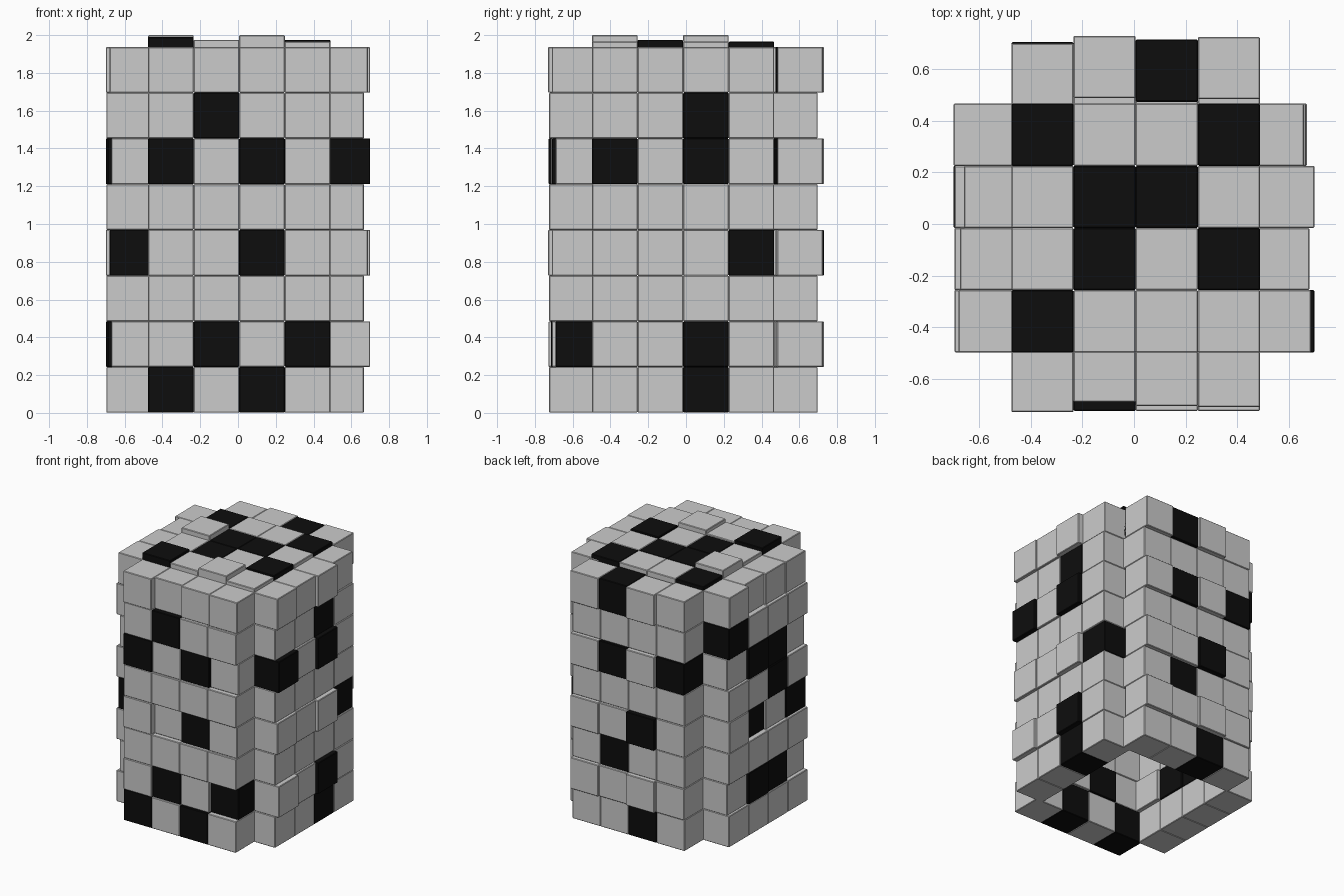
import bpy, bmesh
from mathutils import Matrix, Vector

cube = bpy.data.objects.get("Cube")
if cube:
    bpy.data.objects.remove(cube, do_unlink=True)

SIZE, RISE, BASE = 0.241, 0.242, 0.001
X = [-0.355 + SIZE * i for i in range(4)]
Y = [-0.377 + SIZE * i for i in range(4)]


def material(name, value):
    m = bpy.data.materials.new(name)
    m.use_nodes = True
    m.diffuse_color = (value, value, value, 1)
    m.node_tree.nodes["Principled BSDF"].inputs["Base Color"].default_value = m.diffuse_color
    return m


MATERIALS = [material("light_grey", 0.6), material("black", 0.004)]


def blocks(name, items):
    """One object of separate bevelled blocks; items are (centre, is_black)."""
    bm = bmesh.new()
    for centre, black in items:
        made = bmesh.ops.create_cube(bm, size=1, matrix=Matrix.Translation(centre)
                                     @ Matrix.Diagonal((SIZE, SIZE, RISE, 1)))
        for face in {f for v in made["verts"] for f in v.link_faces}:
            face.material_index = int(black)
    mesh = bpy.data.meshes.new(name)
    bm.to_mesh(mesh)
    bm.free()
    for m in MATERIALS:
        mesh.materials.append(m)
    obj = bpy.data.objects.new(name, mesh)
    bpy.context.collection.objects.link(obj)
    bevel = obj.modifiers.new("soft_edges", "BEVEL")
    bevel.width, bevel.segments = 0.004, 1


# Walls: rows from the ground up, "#" is black, columns run along +x or +y.
# Outer face distance: even layers are level, odd layers alternate two sets.
WALLS = {
    "front_wall": (0, -1, "#.#. .#.# .... ..#. .... #.#. .#.. ....", 0.725,
                   (0.728, 0.715, 0.71, 0.69), (0.73, 0.69, 0.705, 0.71)),
    "back_wall": (0, 1, ".#.. .... ..#. .#.. .... #.#. .... ..#.", 0.697,
                  (0.705, 0.73, 0.715, 0.725), (0.7, 0.73, 0.715, 0.725)),
    "left_wall": (1, 1, "..#. ..#. .... ...# .... #.#. ..#. ....", 0.667,
                  (0.7, 0.68, 0.7, 0.67), (0.687, 0.68, 0.7, 0.66)),
    "right_wall": (1, -1, ".... .##. .... #.#. .#.. .##. ...# ....", 0.697,
                   (0.67, 0.69, 0.7, 0.68), (0.68, 0.675, 0.66, 0.7)),
}

for name, (sideways, sign, pattern, level, odd_a, odd_b) in WALLS.items():
    items = []
    for layer, row in enumerate(pattern.split()):
        z = BASE + RISE * (layer + 0.5)
        reach = (level,) * 4 if layer % 2 == 0 else (odd_b if layer % 4 == 3 else odd_a)
        for i, mark in enumerate(row):
            out = sign * (reach[i] - SIZE / 2)
            centre = (out, Y[i], z) if sideways else (X[i], out, z)
            items.append((Vector(centre), mark == "#"))
    blocks(name, items)

# Roof: slightly uneven blocks filling the opening, rows from front to back
ROOF = ["#...", ".#.#", ".##.", "#..#"]
TOPS = {(0, 0): 1.99, (2, 0): 2.0, (0, 2): 2.0, (1, 0): 1.975, (3, 1): 1.975}
blocks("roof", [(Vector((X[i], Y[j], TOPS.get((i, j), 1.965) - RISE / 2)), mark == "#")
                for j, row in enumerate(ROOF) for i, mark in enumerate(row)])
